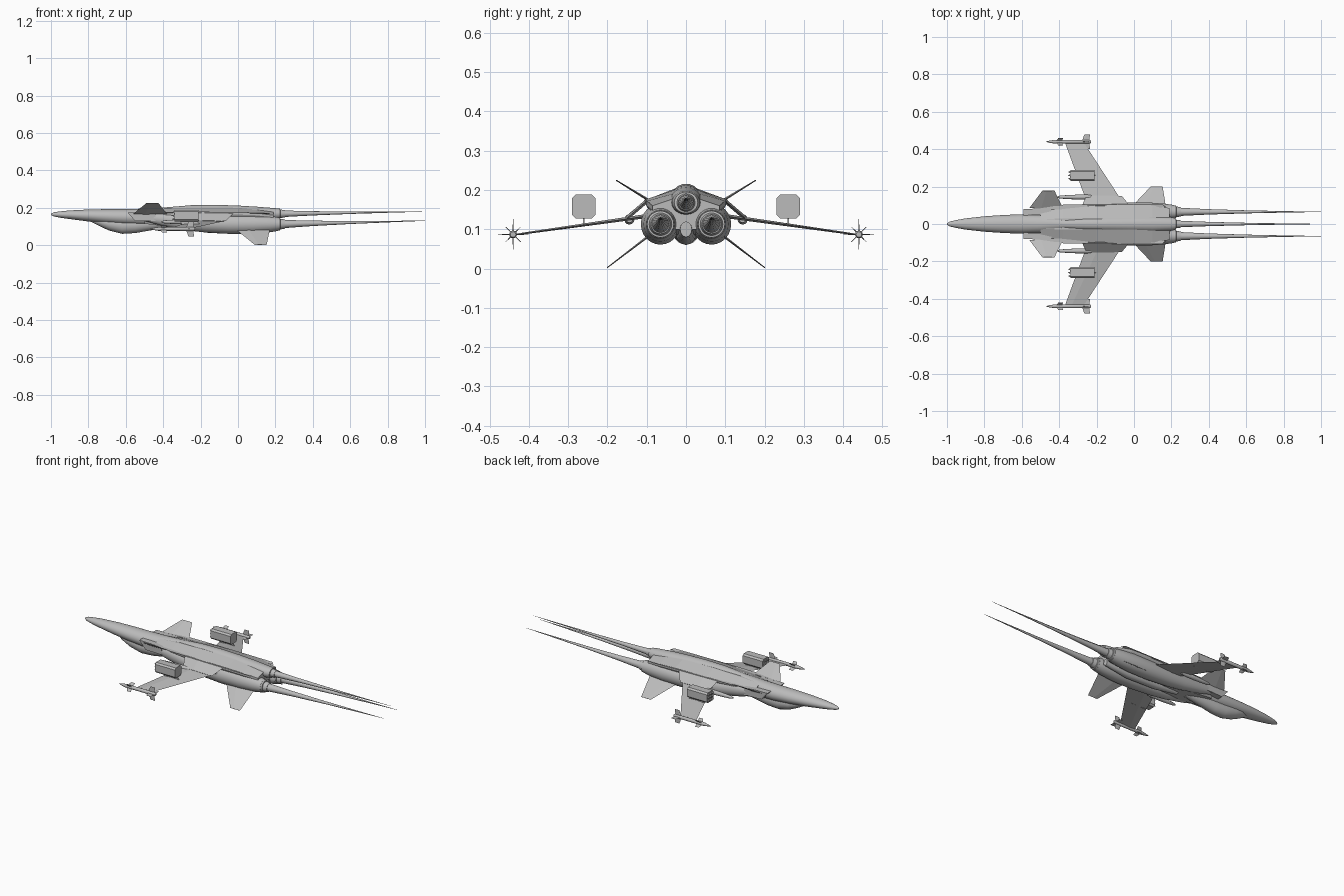
import bpy, bmesh, math
from mathutils import Vector

cube = bpy.data.objects.get("Cube")
if cube:
    bpy.data.objects.remove(cube)

grey = bpy.data.materials.new("hull grey")
grey.use_nodes = True
grey.diffuse_color = (0.5, 0.5, 0.5, 1)
grey.node_tree.nodes["Principled BSDF"].inputs["Base Color"].default_value = (0.5, 0.5, 0.5, 1)


def finish(name, bm, smooth=True):
    bmesh.ops.recalc_face_normals(bm, faces=bm.faces)
    mesh = bpy.data.meshes.new(name)
    bm.to_mesh(mesh)
    bm.free()
    mesh.materials.append(grey)
    ob = bpy.data.objects.new(name, mesh)
    bpy.context.collection.objects.link(ob)
    if smooth:
        bpy.ops.object.select_all(action='DESELECT')
        ob.select_set(True)
        bpy.context.view_layer.objects.active = ob
        bpy.ops.object.shade_smooth_by_angle(angle=math.radians(35))
    return ob


def skin(name, sections, smooth=True):
    """Bridge closed cross-sections and cap both ends."""
    bm = bmesh.new()
    rings = [[bm.verts.new(p) for p in s] for s in sections]
    n = len(rings[0])
    for a, b in zip(rings, rings[1:]):
        for i in range(n):
            j = (i + 1) % n
            bm.faces.new((a[i], a[j], b[j], b[i]))
    bm.faces.new(rings[0])
    bm.faces.new(rings[-1])
    return finish(name, bm, smooth)


def loft(name, stations, n=24):
    """Ellipses along x, each station is x, y, z, half width, half height."""
    return skin(name, [[(x, y + w * math.cos(2 * math.pi * i / n), z + h * math.sin(2 * math.pi * i / n))
                        for i in range(n)] for x, y, z, w, h in stations])


def turned(name, y, z, profile, n=16):
    """Round part along x from (x, radius) pairs."""
    return loft(name, [(x, y, z, r, r) for x, r in profile], n)


def plate(name, corners, thick, tip=0.4):
    """Thin surface: root front, root back, tip back, tip front, thinner at the tip."""
    c = [Vector(p) for p in corners]
    normal = (c[1] - c[0]).cross(c[3] - c[0]).normalized() * thick / 2
    sections = []
    for front, back, k in ((c[0], c[1], 1), (c[3], c[2], tip)):
        mid = front.lerp(back, 0.35)
        sections.append([front, mid + normal * k, back, mid - normal * k])
    return skin(name, sections, False)


def hull(name, stations):
    """Angular cross-sections from x, top z, top half width, shoulder y, shoulder z, belly y, belly z."""
    sections = []
    for x, tz, tw, sy, sz, by, bz in stations:
        half = [(tw, tz), (sy, sz), (sy, sz - 0.012), (by, bz)]
        sections.append([(x, y, z) for y, z in half] + [(x, -y, z) for y, z in reversed(half)])
    return skin(name, sections, False)


# Forward fuselage with long pointed nose, and chin bulge
loft("forward_fuselage", [
    (-1, 0, .165, .004, .004), (-.985, 0, .165, .013, .011), (-.95, 0, .164, .021, .017),
    (-.9, 0, .163, .03, .023), (-.8, 0, .159, .041, .032), (-.7, 0, .154, .048, .039),
    (-.6, 0, .15, .052, .043), (-.5, 0, .15, .05, .046), (-.4, 0, .155, .042, .047),
    (-.3, 0, .165, .025, .042), (-.22, 0, .17, .006, .03)])
loft("chin_bulge", [
    (-.79, 0, .14, .01, .012), (-.74, 0, .128, .028, .026), (-.69, 0, .115, .035, .036),
    (-.62, 0, .105, .037, .044), (-.55, 0, .107, .036, .042), (-.47, 0, .115, .032, .036),
    (-.36, 0, .125, .024, .03)])

# Blended centre body and dorsal engine
hull("centre_body", [
    (-.5, .188, .025, .062, .172, .05, .115), (-.38, .197, .03, .085, .174, .055, .1),
    (-.2, .203, .03, .1, .176, .06, .09), (0, .2, .03, .103, .176, .06, .085),
    (.1, .192, .028, .1, .172, .06, .085), (.19, .18, .025, .085, .16, .055, .1)])
loft("dorsal_engine", [
    (-.48, 0, .18, .01, .008), (-.38, 0, .181, .026, .022), (-.25, 0, .178, .036, .036),
    (-.12, 0, .175, .04, .041), (0, 0, .172, .042, .04), (.1, 0, .17, .042, .036),
    (.2, 0, .168, .036, .03), (.225, 0, .168, .03, .027)])
loft("belly_keel", [
    (-.3, 0, .1, .012, .015), (-.15, 0, .09, .024, .025), (.05, 0, .088, .026, .028),
    (.2, 0, .1, .015, .02)], 12)

for label, s in (("left", 1), ("right", -1)):
    # Raked box intake, open at the front
    bm = bmesh.new()
    rings = []
    for x0, x1, grow, ym in ((-.44, -.44, 0, .068), (-.59, -.55, 0, .063),
                             (-.585, -.545, -.005, .063), (-.5, -.5, -.006, .065)):
        rings.append([bm.verts.new((x, s * (ym + dy * (.017 + grow)), .152 + dz * (.023 + grow)))
                      for x, dy, dz in ((x0, -1, 1), (x0, 1, 1), (x1, 1, -1), (x1, -1, -1))])
    for a, b in zip(rings, rings[1:]):
        for i in range(4):
            bm.faces.new((a[i], a[(i + 1) % 4], b[(i + 1) % 4], b[i]))
    bm.faces.new(rings[0])
    bm.faces.new(rings[-1])
    finish(label + "_intake", bm, False)

    # Lower engine nacelle
    loft(label + "_engine", [
        (-.5, s * .065, .15, .014, .02), (-.4, s * .066, .138, .025, .035),
        (-.28, s * .065, .124, .036, .044), (-.18, s * .065, .117, .043, .048),
        (-.05, s * .065, .113, .05, .052), (.08, s * .065, .113, .05, .052),
        (.17, s * .065, .113, .043, .044), (.215, s * .065, .113, .036, .036)])

    # Shoulder strake running into the wing root
    plate(label + "_strake", [(-.56, s * .075, .175), (.17, s * .09, .168),
                              (.15, s * .108, .172), (-.38, s * .103, .176)], .008)
    plate(label + "_wing_fillet", [(-.28, s * .095, .176), (-.02, s * .095, .176),
                                   (-.065, s * .15, .129), (-.255, s * .15, .129)], .01, 1)
    # Forward-swept wing, raised canard and drooped tail fin
    plate(label + "_wing", [(-.235, s * .07, .138), (-.03, s * .07, .138),
                            (-.27, s * .438, .086), (-.37, s * .438, .086)], .011)
    plate(label + "_canard", [(-.56, s * .085, .168), (-.38, s * .085, .168),
                              (-.425, s * .178, .225), (-.49, s * .178, .225)], .007)
    plate(label + "_tail_fin", [(-.01, s * .095, .083), (.17, s * .095, .083),
                                (.153, s * .201, .002), (.09, s * .201, .002)], .006)

    # Inner wing store
    turned(label + "_inner_store", s * .144, .125,
           [(-.41, .003), (-.395, .008), (-.35, .011), (-.3, .013), (-.24, .013), (-.215, .008)], 12)

    # Wingtip missile with two sets of fins
    y, z = s * .44, .087
    turned(label + "_missile", y, z,
           [(-.47, .001), (-.45, .006), (-.425, .01), (-.235, .01), (-.23, .007)], 12)
    for part, x0, x1, reach, turn in (("fore", -.42, -.385, .027, 45), ("aft", -.28, -.24, .039, 0)):
        for k in range(4):
            a = math.radians(90 * k + turn)
            dy, dz = math.cos(a), math.sin(a)
            plate(f"{label}_{part}_missile_fin_{k + 1}", [
                (x0, y, z), (x1, y, z), (x1 + .005, y + dy * reach, z + dz * reach),
                (x0 + .015, y + dy * reach, z + dz * reach)], .003)

    # Eight-sided weapon pod standing on a thin pylon
    y, z = s * .26, .158
    shape = [(.03, .021), (.021, .03), (-.021, .03), (-.03, .021),
             (-.03, -.021), (-.021, -.03), (.021, -.03), (.03, -.021)]
    skin(label + "_pod", [[(x, y + a, z + b) for a, b in shape] for x in (-.34, -.21)], False)
    for k in range(9):
        turned(f"{label}_pod_round_{k + 1}", y + (k % 3 - 1) * .018, z + (k // 3 - 1) * .018,
               [(-.352, .001), (-.34, .006), (-.335, .006)], 8)
    skin(label + "_pod_pylon", [[(x0, y - .002, h), (x1, y - .002, h), (x1, y + .002, h), (x0, y + .002, h)]
                                for x0, x1, h in ((-.3, -.2, .108), (-.31, -.22, .13))], False)

# Stepped nozzles with long tapering exhaust spikes
for label, y, z, r, rise in (("dorsal", 0, .168, .027, .012),
                             ("left", .065, .113, .034, .018), ("right", -.065, .113, .034, .018)):
    turned(label + "_nozzle", y, z, [(.19, r * 1.1), (.225, r), (.226, r * .85), (.25, r * .72),
                                     (.25, r * .6), (.235, r * .55)], 20)
    path = [(.23, .7), (.26, .62), (.4, .42), (.6, .24), (.8, .12), (1, .02)]
    loft(label + "_exhaust_spike", [(x, y, z + rise * (x - .23) / .77, r * k, r * k) for x, k in path], 16)
